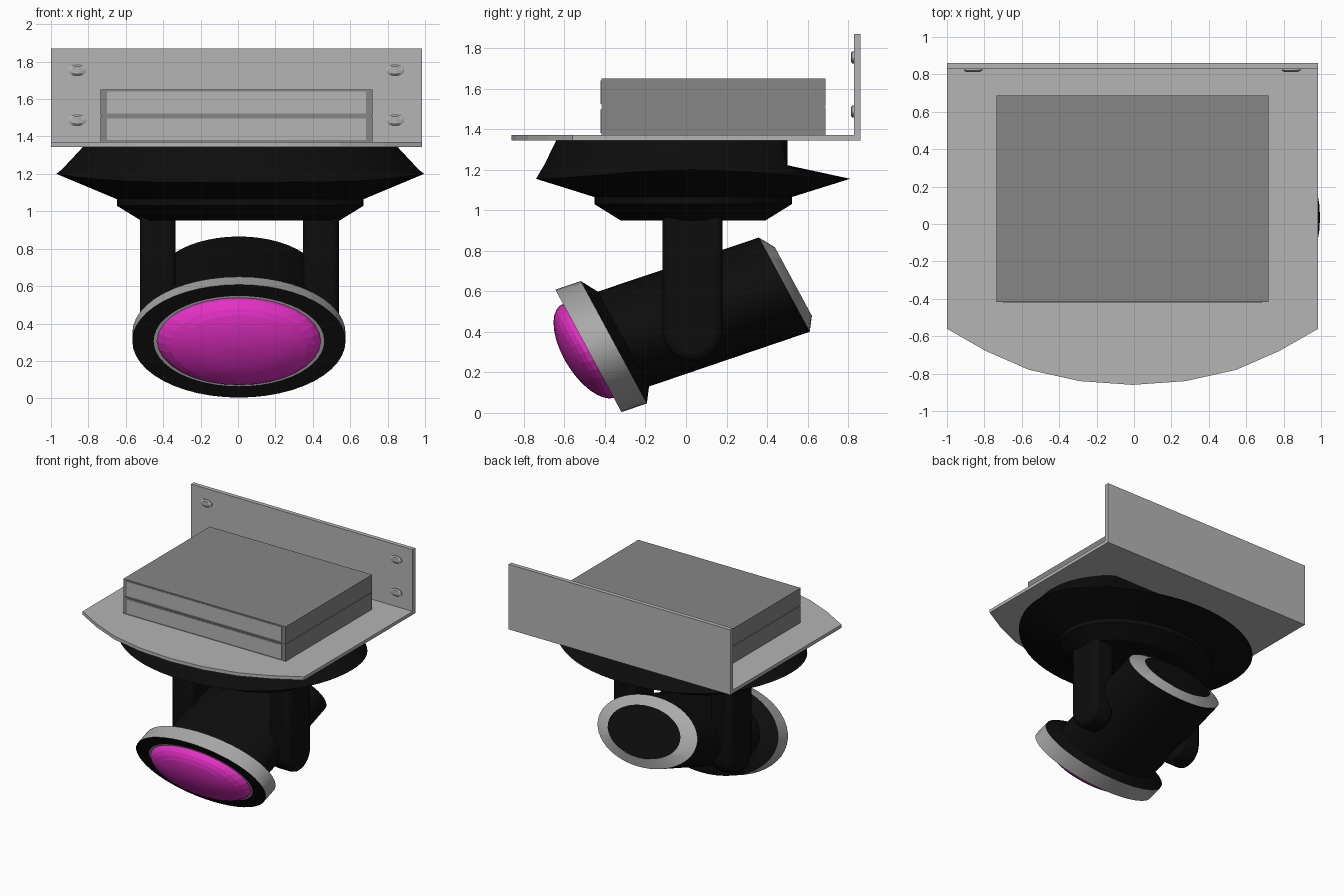
import bpy, bmesh, math
from math import sin, cos, pi

if "Cube" in bpy.data.objects:
    bpy.data.objects.remove(bpy.data.objects["Cube"])


def mat(name, r, g, b):
    m = bpy.data.materials.new(name)
    m.diffuse_color = (r, g, b, 1)
    m.use_nodes = True
    m.node_tree.nodes["Principled BSDF"].inputs["Base Color"].default_value = m.diffuse_color
    return m


BLACK = mat("black", 0.004, 0.004, 0.004)
LIGHT = mat("light_grey", 0.46, 0.46, 0.46)
DARK = mat("dark_grey", 0.24, 0.24, 0.24)
TRIM = mat("trim_grey", 0.40, 0.40, 0.40)
MAGENTA = mat("magenta", 0.78, 0.03, 0.56)


def finish(name, bm, mats, smooth=None):
    bmesh.ops.recalc_face_normals(bm, faces=bm.faces)
    me = bpy.data.meshes.new(name)
    bm.to_mesh(me)
    bm.free()
    for m in mats:
        me.materials.append(m)
    if smooth:
        me.shade_smooth()
        me.set_sharp_from_angle(angle=math.radians(smooth))
    ob = bpy.data.objects.new(name, me)
    bpy.context.collection.objects.link(ob)
    return ob


def loft(name, rings, mats, bands=None, smooth=None):
    """Skin closed rings of points and cap both ends; bands = material per band."""
    bm = bmesh.new()
    vs = [[bm.verts.new(p) for p in r] for r in rings]
    n = len(vs[0])
    for k in range(len(vs) - 1):
        for i in range(n):
            j = (i + 1) % n
            f = bm.faces.new((vs[k][i], vs[k][j], vs[k + 1][j], vs[k + 1][i]))
            f.material_index = bands[k] if bands else 0
    bm.faces.new(vs[0][::-1])
    bm.faces.new(vs[-1])
    return finish(name, bm, mats, smooth)


def box(name, x0, x1, y0, y1, z0, z1, m):
    rings = [[(x0, y0, z), (x1, y0, z), (x1, y1, z), (x0, y1, z)] for z in (z0, z1)]
    return loft(name, rings, [m])


def angles(n):
    return [2 * pi * i / n for i in range(n)]


# Mounting bracket: tray with a curved front, and upright back plate
arc = [(-1, -.56), (-.79, -.68), (-.56, -.78), (-.29, -.84), (-.008, -.86),
       (.275, -.84), (.545, -.78), (.775, -.68), (.985, -.56), (.985, .86), (-1, .86)]
loft("bracket_tray", [[(x, y, z) for x, y in arc] for z in (1.343, 1.37)], [LIGHT])
box("bracket_back", -1, .985, .828, .862, 1.343, 1.87, LIGHT)

# Domed oval bolts on the back plate
for x in (-.86, .84):
    for z in (1.487, 1.754):
        rings = [[(x + .05 * s * cos(a), y, z + .029 * s * sin(a)) for a in angles(20)]
                 for y, s in ((.83, 1), (.82, 1), (.813, .7))]
        loft("bolt", rings, [LIGHT], smooth=30)

# Two stacked electronics cases with lighter front panels
for i, (z0, z1) in enumerate(((1.37, 1.507), (1.512, 1.65))):
    box(f"case_{i}", -.735, .72, -.418, .688, z0, z1, DARK)
    box(f"case_panel_{i}", -.70, .685, -.422, -.417, z0 + .012, z1 - .01, LIGHT)
box("case_seam", -.73, .715, -.413, .683, 1.505, 1.514, DARK)


# Oval base: wavy rim, flat-cut back above it, stepped drum below
def base_ring(rx, ry, z, wave=0, clip=9):
    return [(.012 + rx * cos(a), min(.035 + ry * sin(a), clip), z + wave * cos(a) ** 4)
            for a in angles(64)]


loft("base", [base_ring(.84, .675, 1.345, clip=.5),
              base_ring(.955, .735, 1.222, clip=.5),
              base_ring(.983, .775, 1.155, wave=.045),
              base_ring(.66, .487, 1.065),
              base_ring(.66, .487, 1.03),
              base_ring(.53, .358, .95)], [BLACK], smooth=25)

# Yoke arms: straight columns with round lower ends
for side in (-1, 1):
    prof = [(.18, 1.0), (-.115, 1.0)] + [
        (.0325 - .1475 * cos(a), .405 - .15 * sin(a))
        for a in [pi * i / 14 for i in range(15)]]
    rings = [[(.007 + side * x, y, z) for y, z in prof] for x in (.34, .532)]
    arm = loft("yoke_arm", rings, [BLACK], smooth=35)
    bev = arm.modifiers.new("round", 'BEVEL')
    bev.width, bev.segments = .04, 3


# Lamp head: oval sections along a tilted, sheared axis
def head_ring(y, r, n=48):
    zc = .306 + .338 * (y + .4815)
    return [(.005 + .57 * r * cos(a), y - .163 * r * sin(a), zc + .302 * r * sin(a))
            for a in angles(n)]


loft("lamp_head", [head_ring(y, r) for y, r in (
    (-.4815, .76), (-.4815, .80), (-.4815, 1), (-.356, 1),
    (-.309, .775), (.485, .77), (.53, .56))],
    [BLACK, TRIM], bands=[1, 0, 1, 0, 0, 1], smooth=25)

# Domed lens
loft("lens", [head_ring(-.478 - .123 * sin(t), .77 * cos(t), 32)
              for t in [pi / 2 * i / 8.2 for i in range(9)]], [MAGENTA], smooth=8)
